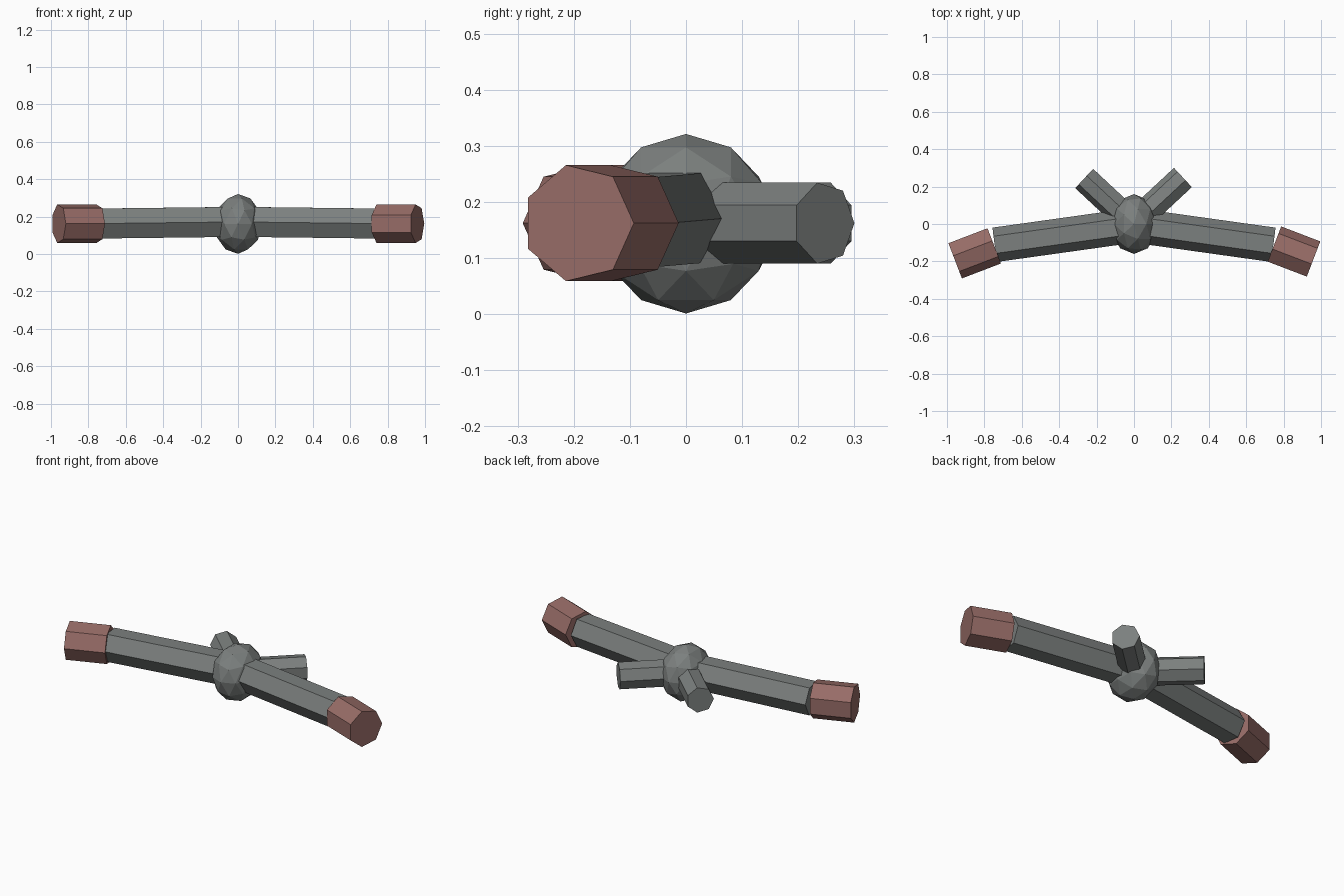
import bpy
from math import radians
from mathutils import Vector, Matrix

cube = bpy.data.objects.get("Cube")
if cube:
    bpy.data.objects.remove(cube, do_unlink=True)


def make_material(name, rgb):
    mat = bpy.data.materials.new(name)
    mat.use_nodes = True
    color = (*rgb, 1.0)
    mat.diffuse_color = color
    mat.node_tree.nodes["Principled BSDF"].inputs["Base Color"].default_value = color
    return mat


grey = make_material("slate grey", (0.20, 0.215, 0.21))
red = make_material("dusty red", (0.31, 0.15, 0.135))


def rod(name, start, end, radius, sides, mat):
    """Flat-sided cylinder from start to end, first corner to the left of its path."""
    start, end = Vector(start), Vector(end)
    axis = (end - start).normalized()
    left = Vector((0, 0, 1)).cross(axis).normalized()
    up = axis.cross(left)
    bpy.ops.mesh.primitive_cylinder_add(
        vertices=sides, radius=radius, depth=(end - start).length)
    obj = bpy.context.object
    obj.name = name
    # Local y carries the first corner, local z runs along the rod
    turn = Matrix((-up, left, axis)).transposed()
    if turn.determinant() < 0:
        turn = Matrix((up, left, axis)).transposed()
    obj.matrix_world = Matrix.Translation((start + end) / 2) @ turn.to_4x4()
    obj.data.materials.append(mat)
    return obj


# Central faceted hub
bpy.ops.mesh.primitive_ico_sphere_add(subdivisions=2, radius=0.16, location=(0, 0, 0.161))
hub = bpy.context.object
hub.name = "hub"
hub.scale.x = 0.79
hub.data.materials.append(grey)

# Arms, grips and rear stubs on both sides
for side, s in (("left", 1), ("right", -1)):
    rod(side + "_arm", (0, -0.007, 0.172), (s * 0.744, -0.111, 0.163), 0.0925, 6, grey)
    rod(side + "_grip", (s * 0.749, -0.112, 0.162), (s * 0.958, -0.192, 0.162), 0.106, 7, red)
    rod(side + "_rear_stub", (0, 0, 0.162), (s * 0.264, 0.246, 0.162), 0.074, 7, grey)
